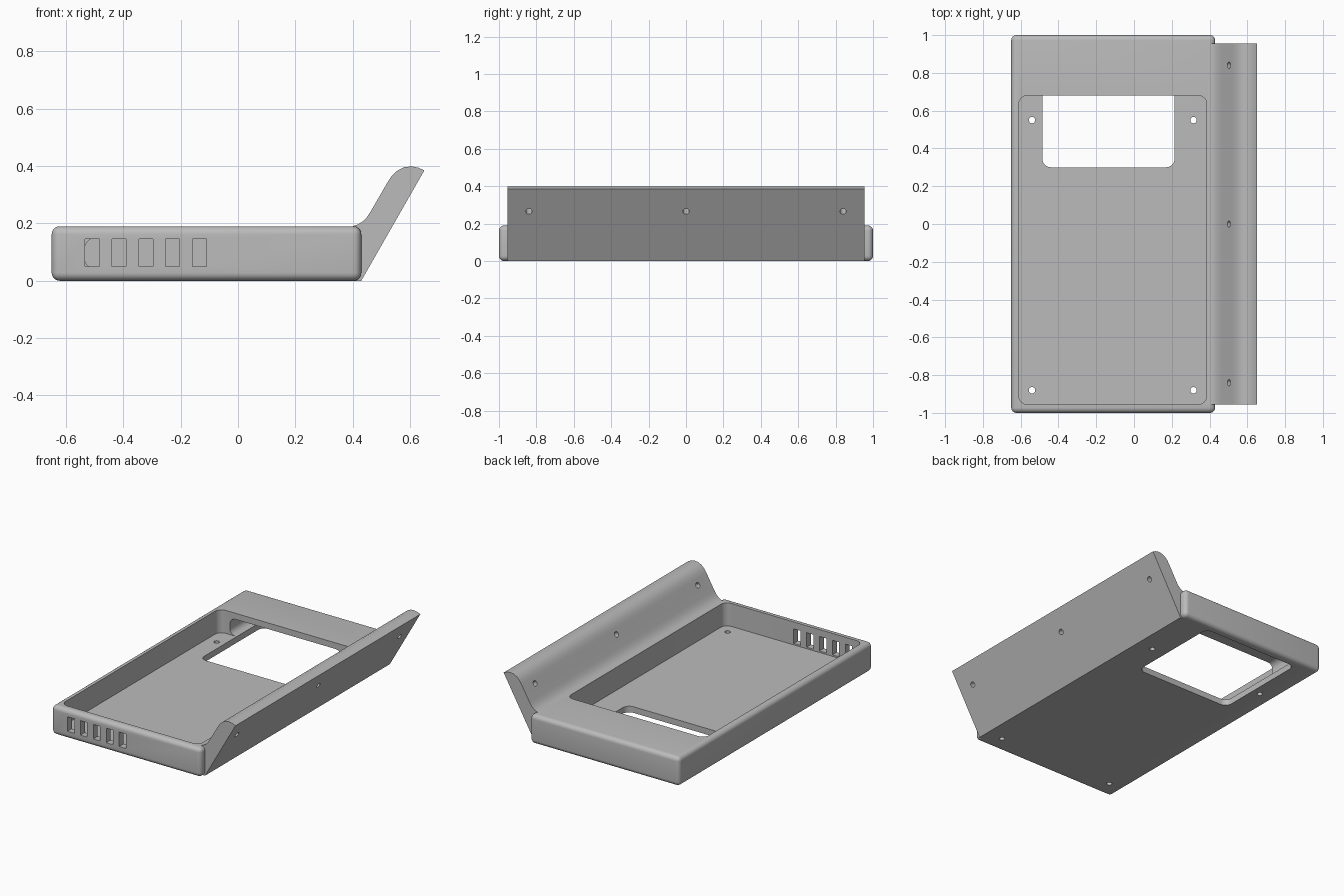
import bpy, bmesh, math
from mathutils import Matrix, Vector

if "Cube" in bpy.data.objects:
    bpy.data.objects.remove(bpy.data.objects["Cube"])

grey = bpy.data.materials.new("plain grey")
grey.diffuse_color = (0.5, 0.5, 0.5, 1)
grey.use_nodes = True
grey.node_tree.nodes["Principled BSDF"].inputs["Base Color"].default_value = grey.diffuse_color


def make_object(name, bm):
    bmesh.ops.recalc_face_normals(bm, faces=bm.faces)
    mesh = bpy.data.meshes.new(name)
    bm.to_mesh(mesh)
    bm.free()
    mesh.materials.append(grey)
    obj = bpy.data.objects.new(name, mesh)
    bpy.context.collection.objects.link(obj)
    return obj


def box(name, xs, ys, zs, radius=0.0, axis=None, segments=6):
    """Box from ranges; rounds all edges, or only those along one axis."""
    bm = bmesh.new()
    bmesh.ops.create_cube(bm, size=1)
    for v in bm.verts:
        v.co = [r[0] if c < 0 else r[1] for c, r in zip(v.co, (xs, ys, zs))]
    if radius:
        edges = [e for e in bm.edges if axis is None or
                 abs((e.verts[0].co - e.verts[1].co)[axis]) > 1e-5]
        bmesh.ops.bevel(bm, geom=edges, offset=radius, segments=segments,
                        profile=0.5, affect='EDGES')
    return make_object(name, bm)


def drill(name, centre, direction, radius, depth):
    bm = bmesh.new()
    turn = Vector(direction).to_track_quat('Z', 'Y').to_matrix().to_4x4()
    bmesh.ops.create_cone(bm, cap_ends=True, segments=20, radius1=radius,
                          radius2=radius, depth=depth,
                          matrix=Matrix.Translation(centre) @ turn)
    return make_object(name, bm)


def combine(target, tool, operation):
    mod = target.modifiers.new("combine", 'BOOLEAN')
    mod.operation = operation
    mod.solver = 'EXACT'
    mod.object = tool
    bpy.context.view_layer.objects.active = target
    bpy.ops.object.modifier_apply(modifier=mod.name)
    bpy.data.objects.remove(tool, do_unlink=True)


# Rounded tray body
case = box("tray_with_flange", (-0.65, 0.43), (-1, 1), (0, 0.19), 0.028)

# Slanted mounting flange, extruded along y
profile = [(0.395, 0), (0.43, 0), (0.65, 0.385), (0.63, 0.394), (0.605, 0.399),
           (0.58, 0.396), (0.557, 0.385), (0.537, 0.367), (0.522, 0.344),
           (0.463, 0.242), (0.45, 0.222), (0.435, 0.207), (0.42, 0.197),
           (0.40, 0.19), (0.395, 0.15)]
bm = bmesh.new()
face = bm.faces.new([bm.verts.new((x, -0.955, z)) for x, z in profile])
ext = bmesh.ops.extrude_face_region(bm, geom=[face])
bmesh.ops.translate(bm, vec=(0, 1.91, 0),
                    verts=[g for g in ext["geom"] if isinstance(g, bmesh.types.BMVert)])
combine(case, make_object("flange", bm), 'UNION')

# Main recess, pocket under the rear deck, and window through the floor
cutters = [
    box("recess", (-0.61, 0.385), (-0.955, 0.68), (0.04, 0.4), 0.045, 2),
    box("rear_pocket", (-0.535, 0.27), (0.6, 0.955), (0.04, 0.15), 0.04, 1),
    box("window", (-0.485, 0.215), (0.30, 0.945), (-0.1, 0.08), 0.045, 2),
]
# Vent slots in the front wall
for i in range(5):
    x = -0.533 + i * 0.0935
    cutters.append(box("vent_slot", (x, x + 0.049), (-1.1, -0.9), (0.05, 0.145)))
# Screw holes in the floor
for x in (-0.54, 0.315):
    for y in (-0.88, 0.55):
        cutters.append(drill("floor_hole", (x, y, 0), (0, 0, 1), 0.017, 0.2))
# Screw holes square to the flange
for y in (-0.84, 0, 0.84):
    cutters.append(drill("flange_hole", (0.541, y, 0.288),
                         (-0.868, 0, 0.496), 0.017, 0.24))
for c in cutters:
    combine(case, c, 'DIFFERENCE')

# Smooth the rounded edges, keep the corners crisp
bpy.ops.object.select_all(action='DESELECT')
case.select_set(True)
bpy.context.view_layer.objects.active = case
bpy.ops.object.shade_smooth_by_angle(angle=math.radians(30))
